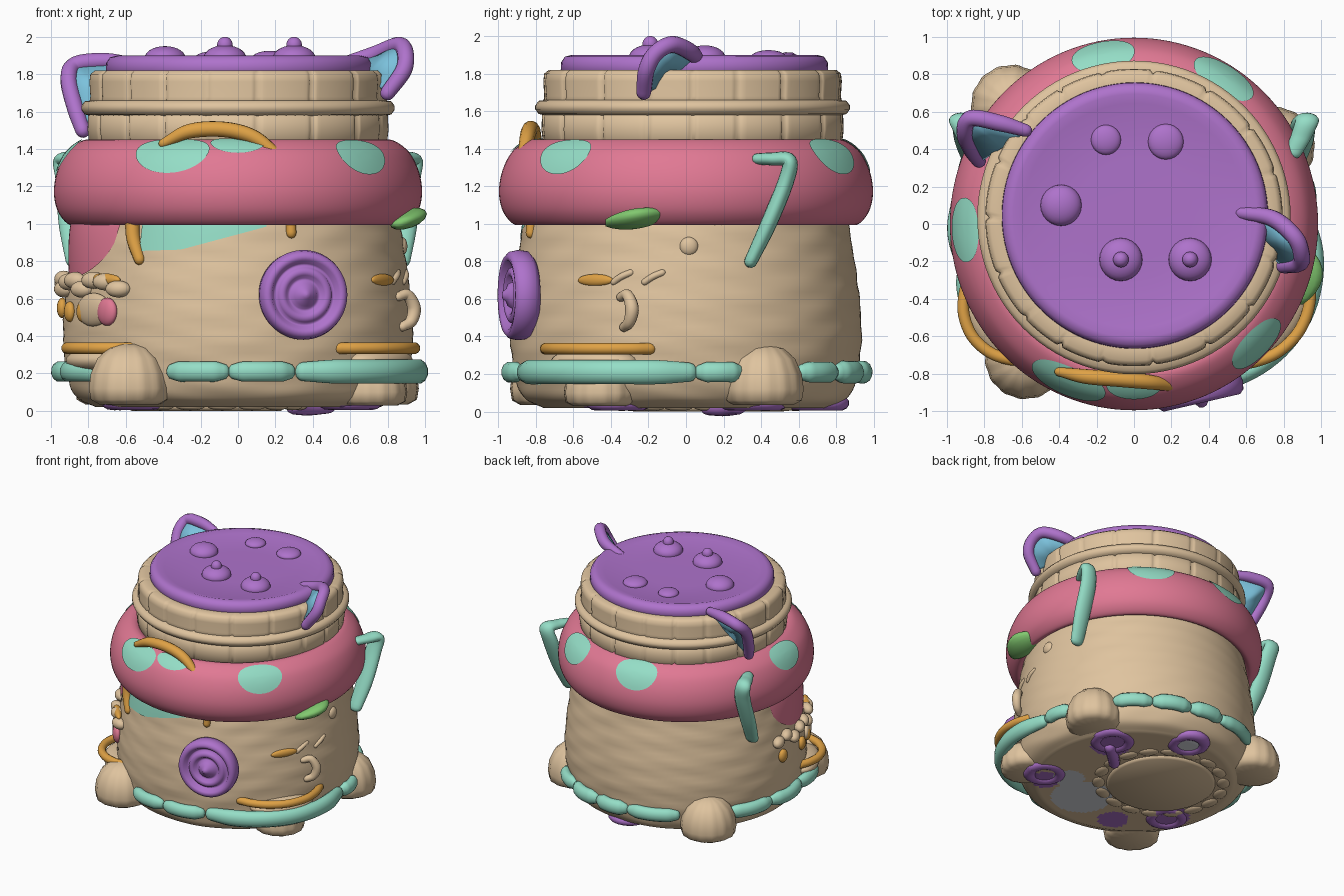
import bpy, bmesh, math
from mathutils import Vector, Matrix

if "Cube" in bpy.data.objects:
    bpy.data.objects.remove(bpy.data.objects["Cube"])
C, S, R = math.cos, math.sin, math.radians

def material(name, rgb):
    m = bpy.data.materials.new(name)
    m.diffuse_color = (*rgb, 1)
    m.use_nodes = True
    m.node_tree.nodes["Principled BSDF"].inputs["Base Color"].default_value = m.diffuse_color
    return m
TAN = material("tan", (.74, .55, .345))
PINK = material("pink", (.75, .19, .295))
PURPLE = material("purple", (.425, .17, .60))
TEAL = material("teal", (.30, .73, .57))
GOLD = material("gold", (.74, .36, .06))
GREEN = material("green", (.22, .58, .16))
BLUE = material("blue", (.20, .54, .72))
GREY = material("grey", (.70, .72, .77))

def finish(name, bm, mats):
    bmesh.ops.recalc_face_normals(bm, faces=bm.faces[:])
    me = bpy.data.meshes.new(name)
    bm.to_mesh(me)
    bm.free()
    for m in (mats if isinstance(mats, list) else [mats]):
        me.materials.append(m)
    for p in me.polygons:
        p.use_smooth = True
    ob = bpy.data.objects.new(name, me)
    bpy.context.collection.objects.link(ob)
    return ob

def spline(pts, steps):
    """Catmull-Rom samples through points of any dimension."""
    P = [Vector(p) for p in pts]
    P = [2 * P[0] - P[1]] + P + [2 * P[-1] - P[-2]]
    out = []
    for i in range(1, len(P) - 2):
        a, b, c, d = P[i - 1:i + 3]
        for k in range(steps):
            t = k / steps
            out.append(.5 * (2 * b + (c - a) * t + (2 * a - 5 * b + 4 * c - d) * t * t
                             + (3 * b - a - 3 * c + d) * t ** 3))
    return out + [P[-2]]

def skin(bm, rings):
    """Join equal-length vertex rings with quads and cap the two ends."""
    V = [[bm.verts.new(p) for p in r] for r in rings]
    n = len(V[0])
    for a, b in zip(V, V[1:]):
        for i in range(n):
            bm.faces.new((a[i], a[(i + 1) % n], b[(i + 1) % n], b[i]))
    bm.faces.new(V[0])
    bm.faces.new(V[-1])

def revolve(name, prof, mats, at=(0, 0, 0), n=96, warp=None, rot=None, rule=None):
    bm = bmesh.new()
    rings = []
    for r, z in prof:
        ring = []
        for i in range(n):
            a = 2 * math.pi * i / n
            q = max(r, .002) + (warp(a, z, r) if warp else 0)
            ring.append(Vector((q * C(a), q * S(a), z)))
        rings.append(ring)
    skin(bm, rings)
    bm.transform(Matrix.Translation(at) @ (rot or Matrix.Identity(4)))
    if rule:
        for f in bm.faces:
            f.material_index = rule(f.calc_center_median())
    return finish(name, bm, mats)

def tube(name, pts, rad, mat, steps=8, n=12, stretch=(1, 1, 1)):
    """Round-ended sweep; rad is one radius or one per point, stretch shapes the section."""
    rs = rad if isinstance(rad, list) else [rad] * len(pts)
    sm = spline([(*p, r) for p, r in zip(pts, rs)], steps)
    P = [Vector(s[:3]) for s in sm]
    rr = [s[3] for s in sm]
    ts = [(P[min(i + 1, len(P) - 1)] - P[max(i - 1, 0)]).normalized() for i in range(len(P))]
    sec = [(P[0] - ts[0] * rr[0] * k, ts[0], rr[0] * math.sqrt(1.003 - k * k)) for k in (1, .85, .5)]
    sec += list(zip(P, ts, rr))
    sec += [(P[-1] + ts[-1] * rr[-1] * k, ts[-1], rr[-1] * math.sqrt(1.003 - k * k)) for k in (.5, .85, 1)]
    u = ts[0].orthogonal().normalized()
    rings = []
    for p, t, r in sec:
        u = (u - t * u.dot(t)).normalized()
        v = t.cross(u)
        offs = [(u * C(2 * math.pi * i / n) + v * S(2 * math.pi * i / n)) * r for i in range(n)]
        rings.append([p + Vector([o[k] * stretch[k] for k in range(3)]) for o in offs])
    bm = bmesh.new()
    skin(bm, rings)
    return finish(name, bm, mat)

def blob(name, at, size, mat, turn=0):
    bm = bmesh.new()
    bmesh.ops.create_uvsphere(bm, u_segments=24, v_segments=14, radius=1)
    bm.transform(Matrix.Translation(at) @ Matrix.Rotation(R(turn), 4, 'Z') @ Matrix.Diagonal((*size, 1)))
    return finish(name, bm, mat)

def sheet(name, pts, mat, thick=.02, steps=6):
    """Thin fan panel filling an open path."""
    P = spline(pts, steps)
    bm = bmesh.new()
    c = bm.verts.new((P[0] + P[-1]) / 2)
    V = [bm.verts.new(p) for p in P]
    for a, b in zip(V, V[1:]):
        bm.faces.new((c, a, b))
    m = finish(name, bm, mat).modifiers.new("thickness", 'SOLIDIFY')
    m.thickness, m.offset = thick, 0

# Jar body: slightly rough, with colour patches underneath
BODY = spline([(.76, .02), (.86, .07), (.91, .18), (.935, .38), (.925, .6), (.895, .82), (.865, 1.0), (.84, 1.1)], 6)
def along(curve, z):
    for a, b in zip(curve, curve[1:]):
        if a[1] <= z <= b[1]:
            return a[0] + (b[0] - a[0]) * (z - a[1]) / (b[1] - a[1])
    return curve[-1][0]
def on_body(deg, z, off=0):
    r = along(BODY, z) + off
    return (r * C(R(deg)), r * S(R(deg)), z)
def rough(a, z, r):
    return .004 * S(z * 42 + 2 * S(3 * a)) * S(7 * a + 9 * z) if r > .8 else 0
def under(p):
    if p.z > .03:
        return 0
    near = lambda x, y, r: math.hypot(p.x - x, p.y - y) < r
    if near(.16, -.44, .24) or near(.42, -.28, .12) or near(.04, .70, .1):
        return 2
    return 1 if near(-.55, -.25, .17) or near(.50, .32, .16) or near(.55, -.42, .12) or near(-.25, -.55, .12) else 0
revolve("jar_body", [(r * .018, .02) for r in range(42)] + [tuple(p) for p in BODY] + [(.5, 1.12)],
        [TAN, PURPLE, GREY], n=144, warp=rough, rule=under)
revolve("base_disc", [(0, 0), (.40, 0), (.42, .015), (.42, .04)], TAN, (-.17, .12, 0))
for i in range(18):
    a = R(i * 20)
    blob("base_stone", (-.17 + .49 * C(a), .12 + .47 * S(a), .025), (.08, .05, .022), TAN, i * 20 + 90)
for x, y, r in ((.52, .36, .13), (.04, .70, .12), (-.56, -.28, .12), (.6, -.36, .12)):
    tube("underside_loop", [(x + r * C(R(t)), y + r * S(R(t)), .045) for t in range(0, 361, 45)], .05, PURPLE, 4,
         stretch=(1, 1, .8))
tube("underside_stem", [(.48, .28, .03), (.38, .2, .02), (.3, .12, .025)], .045, PURPLE)

# Fat pink collar
RING = spline([(.84, 1.02), (.90, .995), (.96, 1.06), (.984, 1.16), (.97, 1.27), (.925, 1.37),
               (.86, 1.43), (.80, 1.45), (.74, 1.42)], 7)
WIDE = Matrix.Diagonal((1, 1.012, 1, 1))
revolve("collar", [tuple(p) for p in RING], PINK, n=128, rot=WIDE)

# Teal spots lying on the collar: direction, place along profile, half width, half length
def spot(deg, mid, w, h):
    bm = bmesh.new()
    def place(u, v):
        k = min(max(mid + v, 0), len(RING) - 1.001)
        p = RING[int(k)].lerp(RING[int(k) + 1], k % 1)
        d = (RING[int(k) + 1] - RING[int(k)]).normalized()
        q, a = p + Vector((d.y, -d.x)) * .007, R(deg) + u / .88
        return bm.verts.new((q.x * C(a), 1.012 * q.x * S(a), q.y))
    V = [[place(w * k / 6 * C(2 * math.pi * i / 40), h * k / 6 * S(2 * math.pi * i / 40)) for i in range(40)]
         for k in (.3, 2, 3, 4, 5, 6)]
    bm.faces.new(V[0])
    for a, b in zip(V, V[1:]):
        for i in range(40):
            bm.faces.new((a[i], a[i - 1], b[i - 1], b[i]))
    finish("collar_spot", bm, TEAL)
for s in ((-113, 37, .205, 9), (-90, 42, .15, 6.5), (-44, 36, .165, 8.5), (58, 36.5, .175, 9), (100.5, 37, .165, 9.5), (182, 37, .165, 8.5)):
    spot(*s)

# Neck and rim made of staves, with a bead between
def staves(a, z, r):
    k = (a * 18 / (2 * math.pi) + .13 * S(3 * a)) % 1
    return -.02 * max(0, 1 - min(k, 1 - k) / .06) if r > .7 else 0
revolve("neck", [(.6, 1.36), (.79, 1.38), (.805, 1.5), (.80, 1.62)], TAN, (0, .035, 0), 288, staves)
revolve("rim", [(.7, 1.6), (.80, 1.62), (.79, 1.68), (.795, 1.76), (.79, 1.80), (.765, 1.82), (.70, 1.82), (.6, 1.8)],
        TAN, (0, .035, 0), 288, staves)
revolve("rim_bead", [(.78, 1.575), (.82, 1.585), (.838, 1.61), (.838, 1.63), (.82, 1.655), (.78, 1.66)], TAN, (0, .035, 0))

# Purple lid with studs
revolve("lid", [(.5, 1.78), (.695, 1.79), (.712, 1.82), (.71, 1.86), (.69, 1.89), (.65, 1.90), (.60, 1.885), (.3, 1.88), (0, 1.88)],
        PURPLE, (.005, .045, 0))
for x, y, r, h, tip in ((-.39, .10, .11, .065, 0), (-.07, -.19, .115, .07, 1), (.30, -.19, .115, .07, 1),
                        (-.15, .45, .08, .035, 0), (.17, .44, .095, .04, 0)):
    blob("lid_stud", (x, y, 1.885), (r, r, h), PURPLE)
    if tip:
        blob("stud_tip", (x, y, 1.955), (.042, .042, .045), PURPLE)

# Ears: tube outlines with blue panels
for side, path in (("right", [(.57, .06, 1.86), (.74, .03, 1.91), (.86, -.07, 1.955), (.895, -.16, 1.91), (.885, -.21, 1.82), (.80, -.225, 1.70)]),
                   ("left", [(-.58, .5, 1.86), (-.72, .54, 1.87), (-.87, .565, 1.85), (-.905, .49, 1.77), (-.87, .4, 1.62), (-.83, .34, 1.5)])):
    tube(side + "_ear", path, [.035] + [.045] * (len(path) - 2) + [.04], PURPLE)
    sheet(side + "_ear_panel", path, BLUE, .035)

# Bent ribbon fins on both sides
for s in (-1, 1):
    path = [(s * .85, .38, 1.345), (s * .89, .46, 1.345), (s * .925, .55, 1.335), (s * .905, .53, 1.22),
            (s * .89, .44, 1.0), (s * .865, .345, .80)]
    tube("side_fin", path, [.03, .035, .04, .043, .043, .035], TEAL, n=16, stretch=(1.6, 1, 1))

# Round ringed boss on the front
boss = [(0, .105), (.02, .1), (.035, .08), (.06, .07), (.075, .04), (.09, .04), (.105, .065), (.125, .07), (.145, .06),
        (.155, .035), (.168, .04), (.185, .075), (.21, .08), (.232, .06), (.24, .02), (.235, -.03), (.2, -.06)]
revolve("ringed_boss", boss, PURPLE, (.345, -.878, .62), 64,
        rot=Matrix.Rotation(R(13), 4, 'Z') @ Matrix.Rotation(R(90), 4, 'X'))

# Feet
for x, y, h, w in ((-.58, -.72, .36, 1), (.71, -.455, .30, .9), (.75, .41, .36, 1), (-.655, .635, .36, 1)):
    prof = [(0, .035), (.16, .035), (.205, .06), (.215, .12), (.205, .2), (.17, .28), (.11, .335), (.04, .358), (0, .36)]
    revolve("foot", [(r * w, z * h / .36) for r, z in prof], TAN, (x, y, 0), 60,
            warp=lambda a, z, r: .003 * S(14 * a) * min(1, r / .2))

# Teal band in segments around the base
for a, b, w, out in ((-112, -95, .05, .03), (-91, -73, .05, .03), (-68, 1, .06, .115), (5, 17, .05, .03),
                     (42, 57, .05, .03), (61, 76, .055, .03), (80, 94, .055, .03), (98, 120, .05, .03),
                     (147, 168, .05, .03), (171, 193, .05, .04), (194, 221, .05, .07)):
    k = 7
    pts = [on_body(a + (b - a) * i / k, .21, .012 + (out - .012) * S(math.pi * i / k)) for i in range(k + 1)]
    tube("base_band_segment", pts, [w * .7] + [w * .88] * (k - 1) + [w * .7], TEAL, 4, stretch=(1, 1, 1.25))

# Gold lips bulging over a tan ledge at both sides
for mid, half in ((-33, 21), (-145, 17)):
    pts = [on_body(mid + half * t, .335, .13 * (1 - t * t) - .01) for t in (-1, -.75, -.4, 0, .4, .75, 1)]
    tube("gold_lip", pts, .032, GOLD)
    blob("lip_ledge", on_body(mid, .27, -.03), (.26, .14, .07), TAN, mid + 90)

# Gold brow on the collar, gold drips below it
tube("gold_brow", [(-.40, -.79, 1.43), (-.26, -.815, 1.495), (-.08, -.83, 1.505), (.08, -.845, 1.465), (.21, -.865, 1.37)],
     [.025, .04, .042, .04, .03], GOLD)
tube("gold_drip", [on_body(-130, 1.02, .02), on_body(-129, .92, .01), on_body(-126, .81, 0)], [.04, .038, .03], GOLD)
tube("small_drip", [on_body(-71, 1.02, .01), on_body(-71, .95, 0)], .028, GOLD)

# Plates hanging under the collar: teal at the front, pink at the left
def hanging(name, a0, a1, low, mat, off):
    bm = bmesh.new()
    g = []
    for i in range(25):
        t = i / 24
        g.append([bm.verts.new(on_body(a0 + (a1 - a0) * t, low(t) + (1.03 - low(t)) * j / 6,
                                       .006 + off * S(math.pi * t) * S(j / 6 * 1.6))) for j in range(7)])
    for p, q in zip(g, g[1:]):
        for j in range(6):
            bm.faces.new((p[j], q[j], q[j + 1], p[j + 1]))
    finish(name, bm, mat)
hanging("teal_plate", -126, -80, lambda t: .855 + .02 * t + .11 * max(0, t - .35) / .65, TEAL, .003)
hanging("pink_tongue", 172, 224, lambda t: 1.01 - .29 * max(0, 1 - (2 * t - 1) ** 2) ** .5, PINK, .04)

# Left face: rope, gold teeth and bar, pink dot
for k in range(9):
    blob("rope_knot", on_body(175 + 6.5 * k, .68 + .03 * S(k * 2.2), .02), (.07, .045, .045), TAN, 290 + 6.5 * k)
for d, z in ((178, .55), (197, .53), (208, .53)):
    blob("gold_tooth", on_body(d, z, .01), (.045, .03, .055), GOLD, d + 90)
blob("gold_bar", on_body(220, .7, .02), (.13, .03, .035), GOLD, 310)
blob("pink_dot", on_body(222, .53, .01), (.07, .035, .075), PINK, 312)
blob("tan_cheek", on_body(214, .54, 0), (.15, .04, .09), TAN, 304)

# Right face: gold eye, tan nose handle and small bumps
blob("gold_eye", on_body(-32, .70, -.002), (.11, .022, .032), GOLD, 58)
tube("nose_handle", [on_body(-22, .61, 0), on_body(-19, .62, .035), on_body(-17, .55, .055), on_body(-18, .48, .04),
                     on_body(-20.5, .45, .005)], [.025, .03, .036, .032, .026], TAN)
blob("tan_bump", on_body(1, .88, -.01), (.05, .03, .05), TAN, 91)
for d in (-22, -11):
    tube("tan_eyelid", [on_body(d - 3, .69, -.005), on_body(d, .72, .003), on_body(d + 3, .74, -.005)], .018, TAN)

# Green leaf under the collar
bm = bmesh.new()
rings = []
for i in range(11):
    t = i / 10
    w = .10 * S(math.pi * (.05 + .9 * t)) ** .6
    c = Vector((.91 - .04 * (2 * t - 1) ** 2, -.43 + .33 * t, 1.005 + .045 * t))
    rings.append([c + Vector((w * C(a), 0, w * .5 * S(a) + w * .25 * C(a))) for a in [2 * math.pi * j / 14 for j in range(14)]])
skin(bm, rings)
finish("green_leaf", bm, GREEN)
